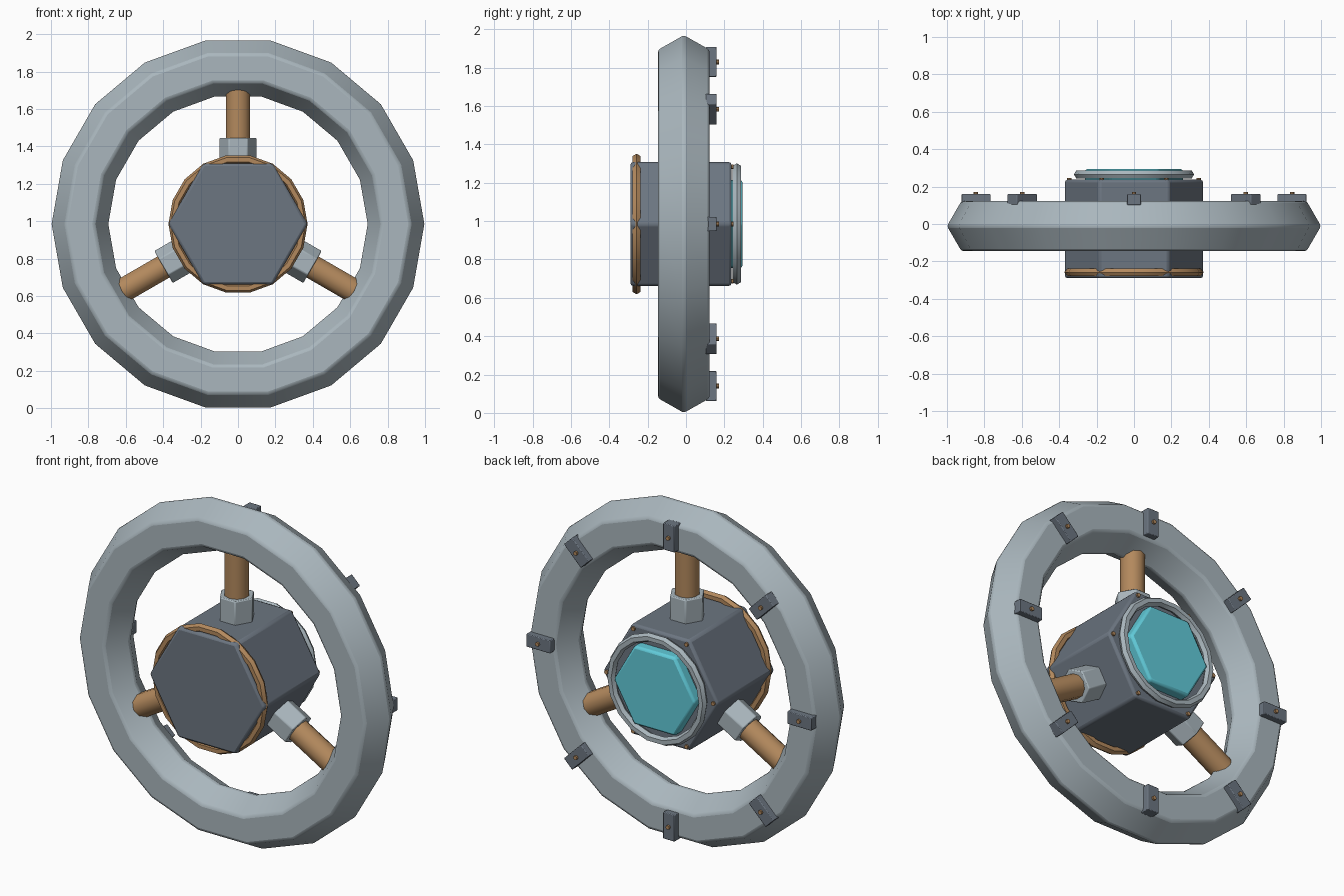
import bpy, bmesh
from math import radians, pi
from mathutils import Matrix, Vector

if "Cube" in bpy.data.objects:
    bpy.data.objects.remove(bpy.data.objects["Cube"])

CZ = 0.985                                   # height of the wheel axis
CENTRE = Matrix.Translation((0, 0, CZ))
FACE = Matrix.Rotation(pi / 2, 4, 'X')       # turns local z onto the wheel axis (y)


def material(name, rgb):
    m = bpy.data.materials.new(name)
    m.diffuse_color = (*rgb, 1)
    m.use_nodes = True
    m.node_tree.nodes["Principled BSDF"].inputs["Base Color"].default_value = m.diffuse_color
    return m


STEEL = material("light_steel", (0.40, 0.47, 0.51))
SLATE = material("slate", (0.15, 0.18, 0.22))
COPPER = material("copper", (0.45, 0.25, 0.11))
CYAN = material("cyan", (0.12, 0.60, 0.70))


def finish(ob, name, mat, bevel):
    ob.name = name
    ob.data.materials.append(mat)
    if bevel:
        b = ob.modifiers.new("soft_edges", 'BEVEL')
        b.width, b.segments = bevel, 2
        b.limit_method, b.angle_limit = 'ANGLE', radians(40)
    bpy.ops.object.select_all(action='DESELECT')
    ob.select_set(True)
    bpy.context.view_layer.objects.active = ob
    bpy.ops.object.shade_smooth_by_angle(angle=radians(40))
    return ob


def mesh_object(name, bm, matrix, mat, bevel):
    bm.transform(matrix)
    me = bpy.data.meshes.new(name)
    bm.to_mesh(me)
    bm.free()
    ob = bpy.data.objects.new(name, me)
    bpy.context.collection.objects.link(ob)
    return finish(ob, name, mat, bevel)


def prism(name, sides, radius, lo, hi, matrix, mat, bevel=0.0, spin=0.0):
    """Prism along local z from lo to hi."""
    bm = bmesh.new()
    bmesh.ops.create_cone(bm, cap_ends=True, segments=sides, radius1=radius,
                          radius2=radius, depth=hi - lo)
    place = Matrix.Translation((0, 0, (lo + hi) / 2)) @ Matrix.Rotation(spin, 4, 'Z')
    return mesh_object(name, bm, matrix @ place, mat, bevel)


def axial(name, sides, radius, y0, y1, matrix, mat, bevel=0.0, spin=0.0):
    """Prism along the wheel axis from y0 to y1."""
    return prism(name, sides, radius, -y1, -y0, matrix @ FACE, mat, bevel, spin)


def hoop(name, y, major, minor, mat, bevel=0.0):
    bpy.ops.mesh.primitive_torus_add(major_segments=18, minor_segments=6,
                                     major_radius=major, minor_radius=minor,
                                     location=(0, y, CZ), rotation=(pi / 2, 0, 0))
    return finish(bpy.context.object, name, mat, bevel)


def around(degrees):
    return CENTRE @ Matrix.Rotation(radians(degrees), 4, 'Y')


# rim
hoop("rim", -0.011, 0.845, 0.155, STEEL, 0.012)

# hub, front band, rear bezel and lens
axial("hub", 6, 0.373, -0.29, 0.237, CENTRE, SLATE, 0.014, pi / 6)
hoop("front_band", -0.258, 0.348, 0.024, COPPER)
hoop("rear_bezel", 0.265, 0.296, 0.025, STEEL)
axial("rear_lens", 6, 0.265, 0.22, 0.295, CENTRE, CYAN, 0.014, pi / 6)

# hub bolts at the six rear corners
for i in range(6):
    turn = around(30 + 60 * i) @ Matrix.Translation((0, 0, 0.345))
    axial(f"hub_bolt_{i}", 8, 0.012, 0.22, 0.247, turn, COPPER)

# three spokes with collars and end caps
for i in range(3):
    turn = around(120 * i) @ Matrix.Translation((0, -0.011, 0))
    prism(f"spoke_{i}", 10, 0.068, 0.30, 0.722, turn, COPPER, 0.008)
    prism(f"spoke_collar_{i}", 6, 0.10, 0.30, 0.46, turn, STEEL, 0.006, pi / 6)
    prism(f"spoke_end_{i}", 10, 0.07, 0.722, 0.737, turn, SLATE)

# eight clips with bolts on the back of the rim
for i in range(8):
    turn = around(45 * i) @ Matrix.Translation((0, 0, 0.845))
    bm = bmesh.new()
    bmesh.ops.create_cube(bm, size=1)
    bmesh.ops.scale(bm, vec=Vector((0.075, 0.058, 0.155)), verts=bm.verts)
    mesh_object(f"rim_clip_{i}", bm, turn @ Matrix.Translation((0, 0.131, 0)), SLATE, 0.004)
    axial(f"clip_bolt_{i}", 8, 0.012, 0.15, 0.172, turn, COPPER)
